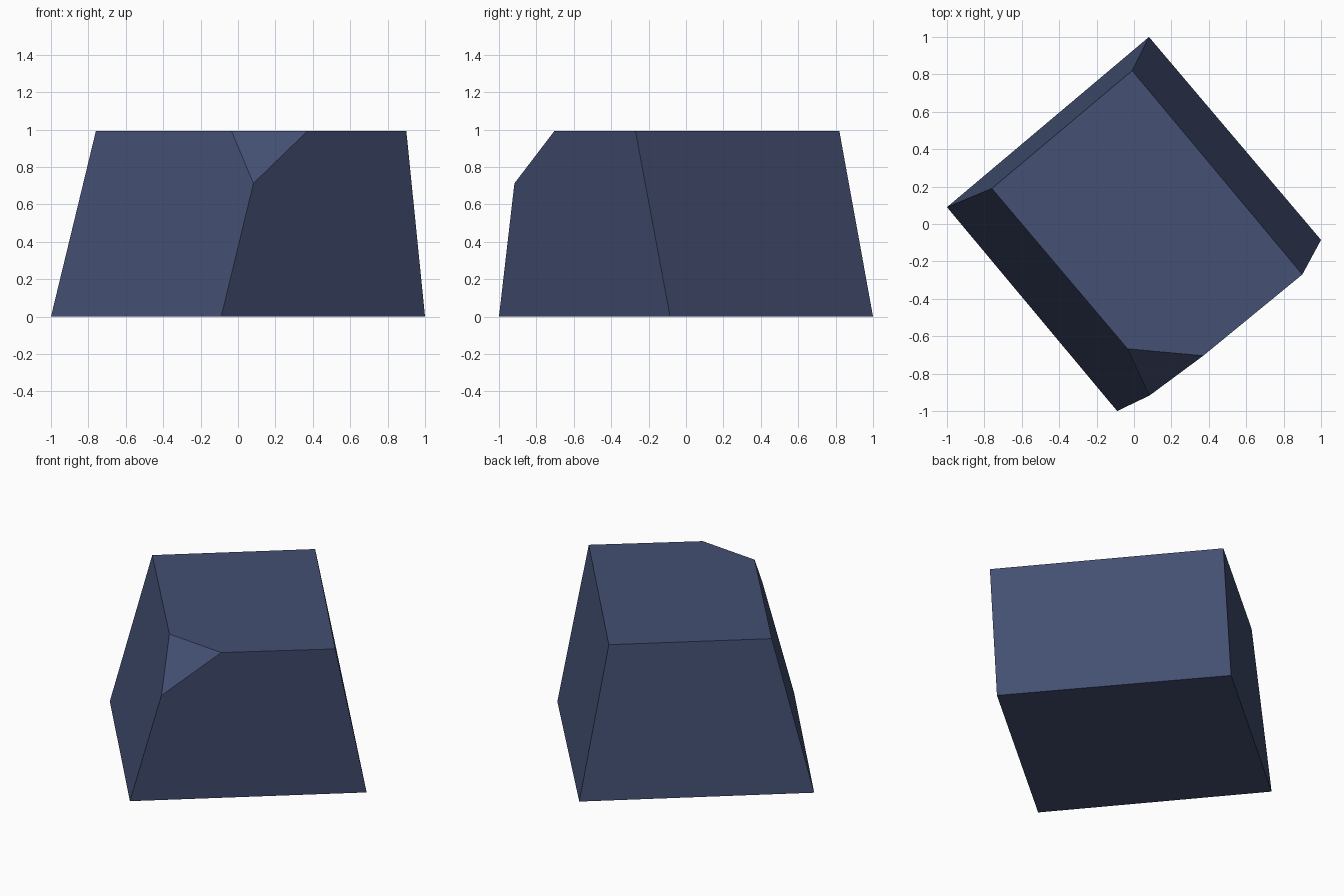
import bpy, bmesh
from mathutils import Vector

if "Cube" in bpy.data.objects:
    bpy.data.objects.remove(bpy.data.objects["Cube"])

H = 0.992  # top height
BASE = [(-1, 0.09), (-0.09, -1), (1, -0.085), (0.08, 1)]
TOP = [(-0.76, 0.19), (0.15, -0.885), (0.9, -0.27), (-0.01, 0.82)]

# Material
mat = bpy.data.materials.new("slate blue")
mat.diffuse_color = (0.058, 0.080, 0.171, 1)
mat.use_nodes = True
mat.node_tree.nodes["Principled BSDF"].inputs["Base Color"].default_value = mat.diffuse_color

# Tapered block: two outlines joined by side walls
bm = bmesh.new()
lower = [bm.verts.new((x, y, 0)) for x, y in BASE]
upper = [bm.verts.new((x, y, H)) for x, y in TOP]
bm.faces.new(lower[::-1])
bm.faces.new(upper)
for i in range(4):
    j = (i + 1) % 4
    bm.faces.new((lower[i], lower[j], upper[j], upper[i]))

# Slice off the front top corner and cap the cut
p, q, r = Vector((-0.035, -0.667, H)), Vector((0.08, -0.924, 0.705)), Vector((0.38, -0.705, H))
normal = (q - p).cross(r - p).normalized()
if normal.dot(Vector((0.15, -0.885, H)) - p) < 0:
    normal.negate()
cut = bmesh.ops.bisect_plane(bm, geom=bm.verts[:] + bm.edges[:] + bm.faces[:],
                             plane_co=p, plane_no=normal, clear_outer=True)
edges = [e for e in cut["geom_cut"] if isinstance(e, bmesh.types.BMEdge)]
bmesh.ops.contextual_create(bm, geom=edges)
bmesh.ops.recalc_face_normals(bm, faces=bm.faces[:])

mesh = bpy.data.meshes.new("chipped_block")
bm.to_mesh(mesh)
bm.free()
mesh.materials.append(mat)
block = bpy.data.objects.new("chipped_block", mesh)
bpy.context.collection.objects.link(block)
